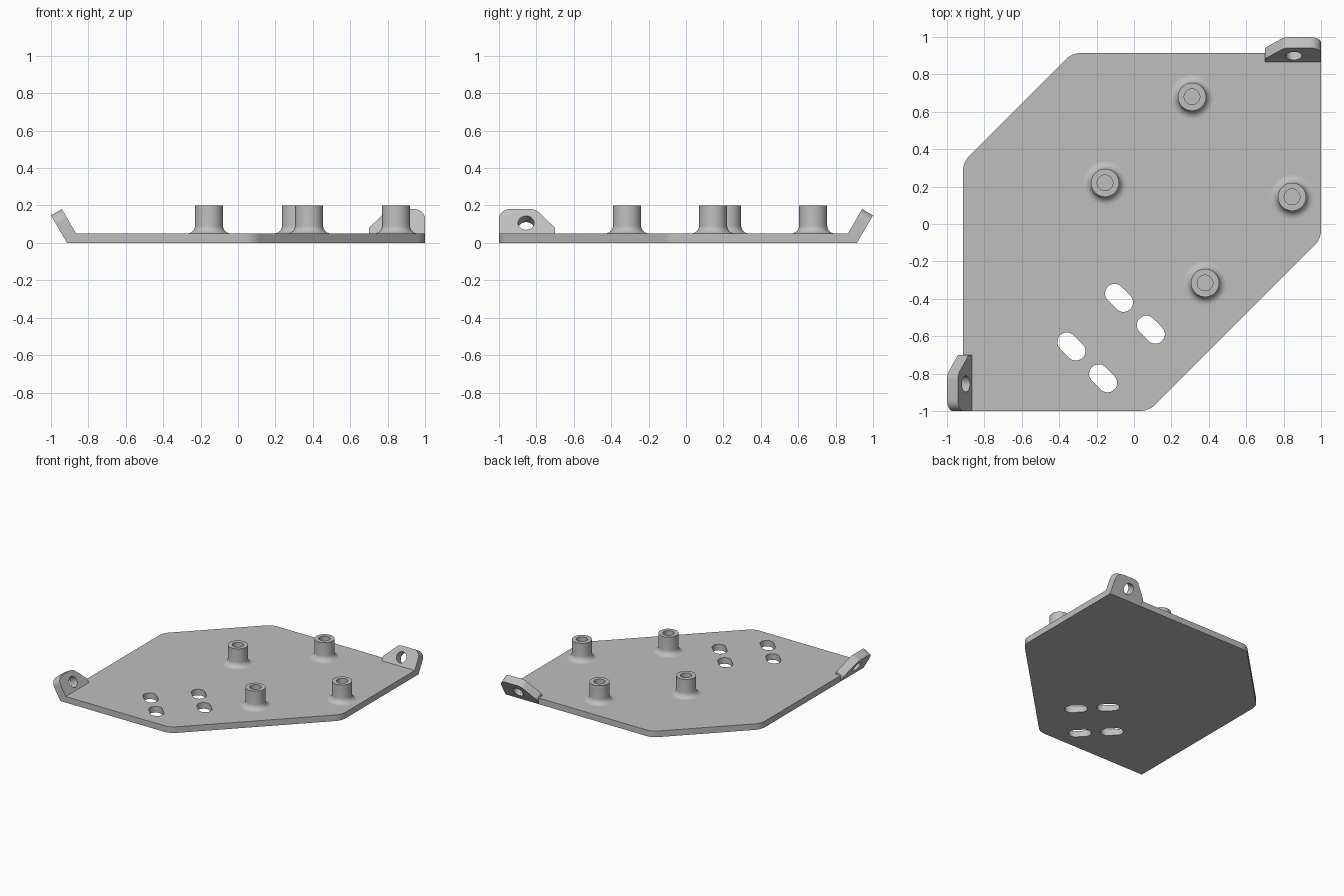
import bpy, bmesh, math
from mathutils import Matrix, Vector

if "Cube" in bpy.data.objects:
    bpy.data.objects.remove(bpy.data.objects["Cube"])

GREY = (0.52, 0.52, 0.52, 1)
grey = bpy.data.materials.new("plain grey")
grey.use_nodes = True
grey.diffuse_color = GREY
grey.node_tree.nodes["Principled BSDF"].inputs["Base Color"].default_value = GREY


def add_object(name, bm):
    mesh = bpy.data.meshes.new(name)
    bmesh.ops.remove_doubles(bm, verts=bm.verts, dist=1e-5)
    bmesh.ops.recalc_face_normals(bm, faces=bm.faces)
    bm.to_mesh(mesh)
    bm.free()
    mesh.materials.append(grey)
    obj = bpy.data.objects.new(name, mesh)
    bpy.context.collection.objects.link(obj)
    bpy.ops.object.select_all(action="DESELECT")
    obj.select_set(True)
    bpy.context.view_layer.objects.active = obj
    bpy.ops.object.shade_smooth_by_angle(angle=math.radians(30))
    return obj


def rounded(corners, steps=8):
    """Round each (x, y, radius) corner of a polygon."""
    pts = []
    for i, (x, y, r) in enumerate(corners):
        p = Vector((x, y))
        if r == 0:
            pts.append(p)
            continue
        a = (Vector(corners[i - 1][:2]) - p).normalized()
        b = (Vector(corners[(i + 1) % len(corners)][:2]) - p).normalized()
        half = a.angle(b) / 2
        centre = p + (a + b).normalized() * r / math.sin(half)
        start = p + a * r / math.tan(half) - centre
        end = p + b * r / math.tan(half) - centre
        sweep = math.atan2(start.cross(end), start.dot(end))
        for k in range(steps + 1):
            pts.append(centre + Matrix.Rotation(sweep * k / steps, 2) @ start)
    return pts


def slot(x, y, r, reach=0.0, angle=0.0, n=16):
    """Closed slot outline; a zero reach gives a circle."""
    axis = Vector((math.cos(angle), math.sin(angle)))
    pts = []
    for side in (1, -1):
        for k in range(n + 1 if reach else n):
            t = angle - math.pi / 2 + math.pi * k / n + (0 if side > 0 else math.pi)
            pts.append(Vector((x, y)) + axis * reach * side
                       + r * Vector((math.cos(t), math.sin(t))))
    return pts


def sheet(name, loops, thickness, matrix):
    """Extrude an outline with holes into a solid sheet."""
    curve = bpy.data.curves.new(name + " outline", "CURVE")
    curve.dimensions = "2D"
    curve.fill_mode = "BOTH"
    curve.extrude = thickness / 2
    for pts in loops:
        spline = curve.splines.new("POLY")
        spline.points.add(len(pts) - 1)
        for point, p in zip(spline.points, pts):
            point.co = (p.x, p.y, 0, 1)
        spline.use_cyclic_u = True
    helper = bpy.data.objects.new(name + " helper", curve)
    bpy.context.collection.objects.link(helper)
    bpy.context.view_layer.update()
    mesh = bpy.data.meshes.new_from_object(
        helper.evaluated_get(bpy.context.evaluated_depsgraph_get()))
    bm = bmesh.new()
    bm.from_mesh(mesh)
    bm.transform(matrix)
    bpy.data.objects.remove(helper)
    bpy.data.curves.remove(curve)
    bpy.data.meshes.remove(mesh)
    return add_object(name, bm)


# Base plate with four diagonal slots
EDGE, THICK = 0.915, 0.05
outline = rounded([(-EDGE, -1, 0), (0.08, -1, 0.12), (1, -0.08, 0.12),
                   (1, EDGE, 0), (-0.33, EDGE, 0.12), (-EDGE, 0.33, 0.12)])
slots = [slot(x, y, 0.051, 0.034, -math.pi / 4) for x, y in
         [(-0.08, -0.395), (0.09, -0.565), (-0.335, -0.655), (-0.165, -0.825)]]
sheet("base_plate", [outline] + slots, THICK, Matrix.Translation((0, 0, THICK / 2)))

# Tilted mounting tabs, the second mirrored across the plate diagonal
TAB = 0.067
tab_loops = [rounded([(0.7, -0.019, 0), (1, -0.019, 0), (1, 0.151, 0.06),
                      (0.805, 0.151, 0.06), (0.7, 0.035, 0.02)]),
             slot(0.855, 0.066, 0.043)]
tilt = Matrix.Rotation(math.radians(60), 4, "X")
place = Matrix.Translation((0, 0.866, THICK)) @ tilt @ Matrix.Translation((0, 0, -TAB / 2))
swap = Matrix(((0, -1, 0, 0), (-1, 0, 0, 0), (0, 0, 1, 0), (0, 0, 0, 1)))
sheet("back_tab", tab_loops, TAB, place)
sheet("side_tab", tab_loops, TAB, swap @ place)

# Hollow standoffs with a flared foot
FLARE = 0.042
profile = [(0, 0.06), (0.042, 0.06), (0.042, 0.2), (0.075, 0.2)]
for k in range(9):
    t = math.pi / 2 * k / 8
    profile.append((0.075 + FLARE * (1 - math.cos(t)), THICK + FLARE * (1 - math.sin(t))))
profile.append((0.075 + FLARE, THICK - 0.004))

for i, (x, y) in enumerate([(0.31, 0.68), (-0.155, 0.22), (0.845, 0.145), (0.38, -0.315)]):
    bm = bmesh.new()
    verts = [bm.verts.new((r, 0, z)) for r, z in profile]
    edges = [bm.edges.new(pair) for pair in zip(verts, verts[1:])]
    bmesh.ops.spin(bm, geom=verts + edges, cent=(0, 0, 0), axis=(0, 0, 1),
                   angle=math.tau, steps=40, use_duplicate=False)
    bmesh.ops.remove_doubles(bm, verts=bm.verts, dist=1e-5)
    bmesh.ops.holes_fill(bm, edges=[e for e in bm.edges if e.is_boundary], sides=0)
    bm.transform(Matrix.Translation((x, y, 0)))
    add_object(f"standoff_{i + 1}", bm)
